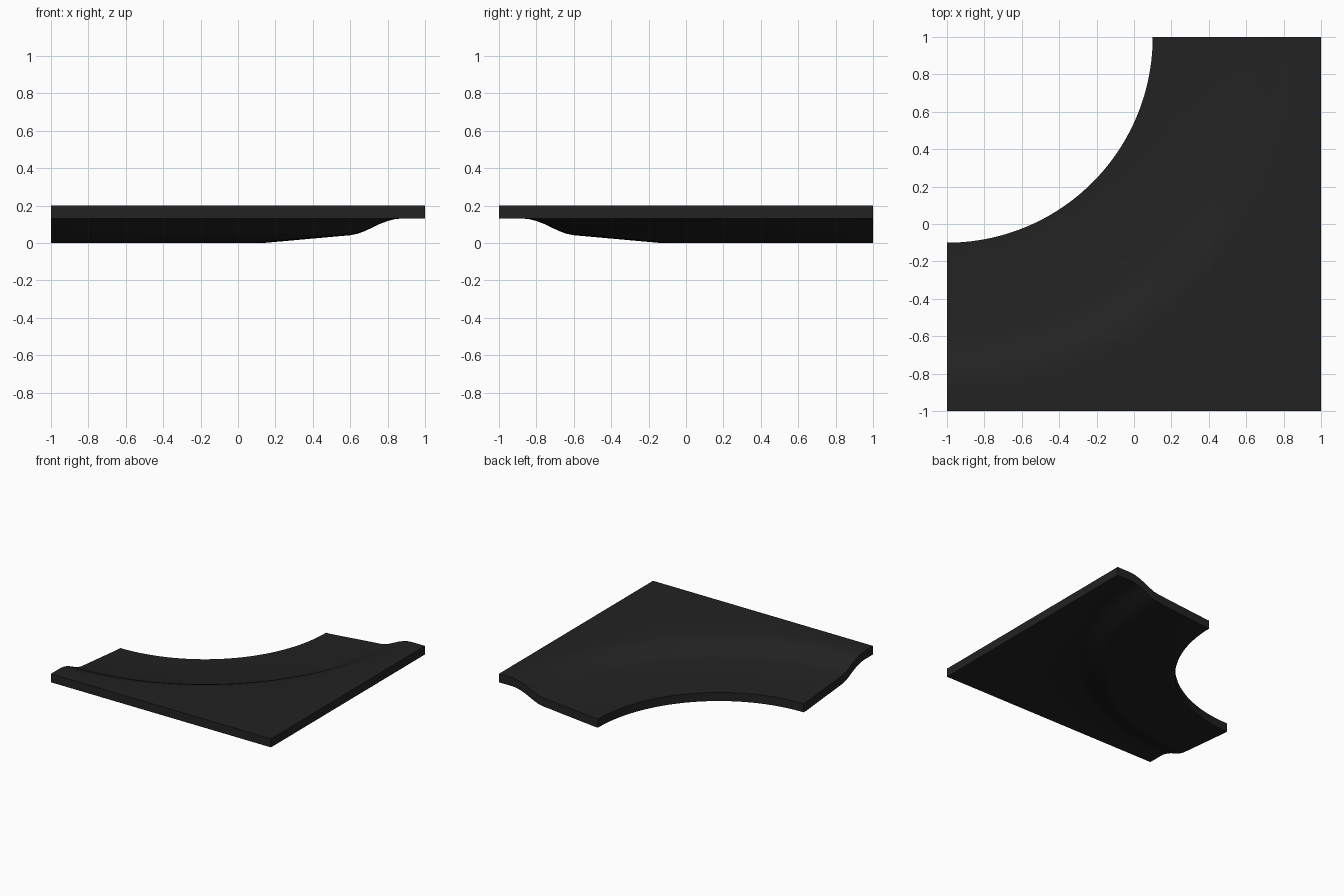
import bpy, bmesh, math

if "Cube" in bpy.data.objects:
    bpy.data.objects.remove(bpy.data.objects["Cube"])

SEGMENTS = 64
CENTRE = (-1.0, 1.0)
THICKNESS = 0.07

# Underside cross-section: radius from the bend centre, height
profile = [(1.1, 0.0), (1.13, 0.0), (1.6, 0.042), (1.64, 0.05), (1.68, 0.065),
           (1.72, 0.084), (1.76, 0.103), (1.80, 0.118), (1.84, 0.128), (1.88, 0.132)]
RIM_Z = 0.132


def section(bm, angle):
    """One closed ring of vertices across the bend, ending on the square edge."""
    c, s = math.cos(angle), math.sin(angle)
    line = profile + [(2.0 / max(c, s), RIM_Z)]
    bottom = [bm.verts.new((CENTRE[0] + r * c, CENTRE[1] - r * s, z)) for r, z in line]
    top = [bm.verts.new((v.co.x, v.co.y, v.co.z + THICKNESS)) for v in bottom]
    return bottom + top[::-1]


# Curved track piece with square outer corner
bm = bmesh.new()
rings = [section(bm, math.pi / 2 * i / SEGMENTS) for i in range(SEGMENTS + 1)]
n = len(rings[0])
for a, b in zip(rings, rings[1:]):
    for j in range(n):
        k = (j + 1) % n
        bm.faces.new((a[j], a[k], b[k], b[j]))

# End faces, as strips between underside and top
for ring in (rings[0], rings[-1]):
    for j in range(n // 2 - 1):
        bm.faces.new((ring[j], ring[j + 1], ring[n - 2 - j], ring[n - 1 - j]))
bmesh.ops.recalc_face_normals(bm, faces=bm.faces)

mesh = bpy.data.meshes.new("track_bend")
bm.to_mesh(mesh)
bm.free()
track = bpy.data.objects.new("track_bend", mesh)
bpy.context.collection.objects.link(track)

# Dark surface
mat = bpy.data.materials.new("dark_surface")
mat.diffuse_color = (0.016, 0.016, 0.016, 1)
mat.use_nodes = True
mat.node_tree.nodes["Principled BSDF"].inputs["Base Color"].default_value = mat.diffuse_color
mesh.materials.append(mat)

bpy.context.view_layer.objects.active = track
track.select_set(True)
bpy.ops.object.shade_smooth_by_angle(angle=math.radians(30))
